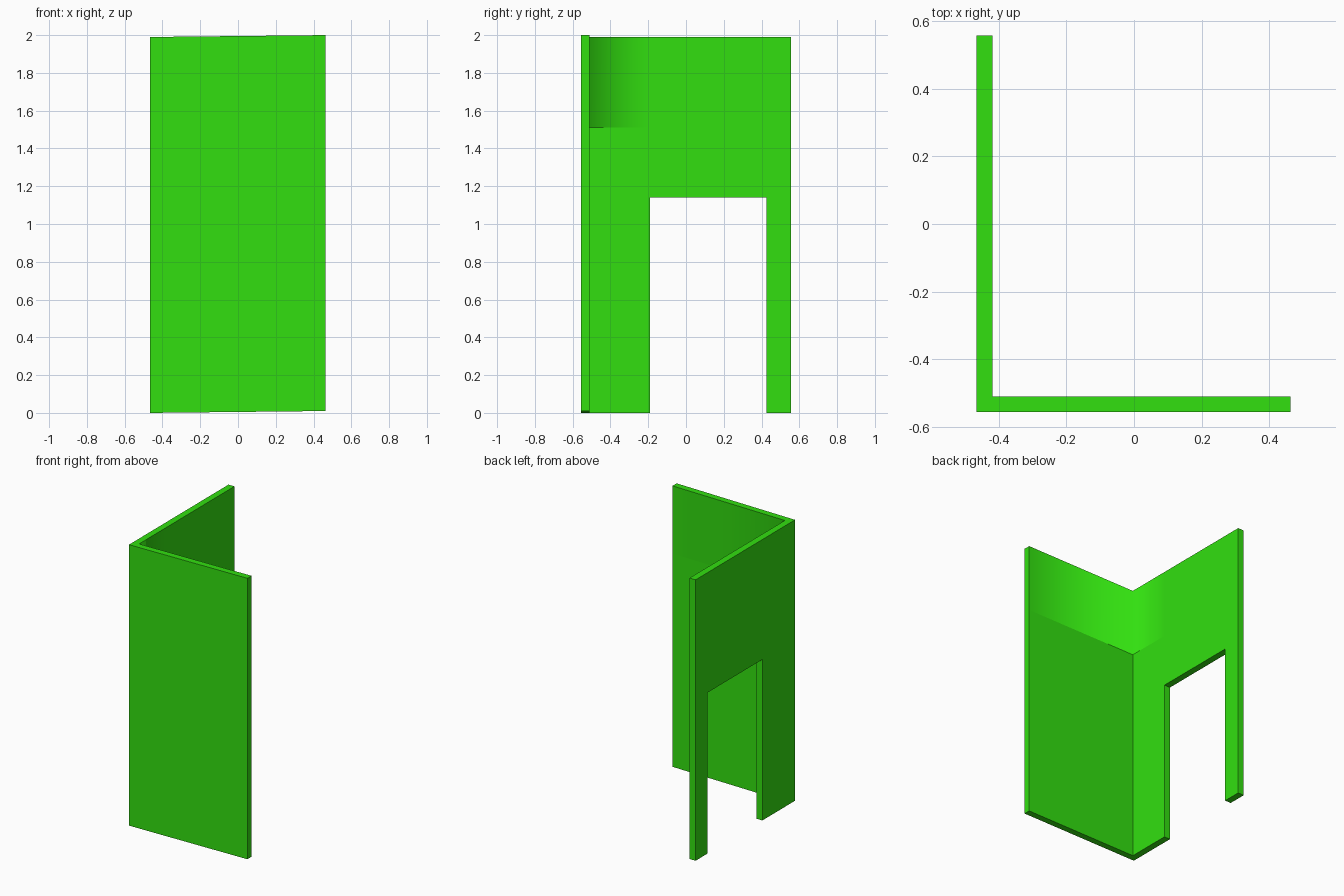
import bpy
import bmesh

cube = bpy.data.objects.get("Cube")
if cube:
    bpy.data.objects.remove(cube)

# Single green finish
green = bpy.data.materials.new("bright_green")
green.use_nodes = True
color = (0.032, 0.74, 0.005, 1)
green.diffuse_color = color
green.node_tree.nodes["Principled BSDF"].inputs["Base Color"].default_value = color

# Cut lines of the L-shaped corner: side wall, front panel, doorway and upper band
XS = [-0.465, -0.418, 0.463]
YS = [-0.556, -0.51, -0.19, 0.425, 0.557]
ZS = [0.0, 1.14, 1.51, 1.99]
LEAN = 0.01  # slight rise of the front panel towards its free end


def filled(i, j, k):
    if not (0 <= i < len(XS) - 1 and 0 <= j < len(YS) - 1 and 0 <= k < len(ZS) - 1):
        return False
    doorway = j == 2 and k == 0
    return (i == 0 or j == 0) and not doorway


bm = bmesh.new()
verts = {}


def corner(key):
    if key not in verts:
        x, y, z = XS[key[0]], YS[key[1]], ZS[key[2]]
        rise = LEAN * (x - XS[0]) / (XS[-1] - XS[0])
        verts[key] = bm.verts.new((x, y, z + rise))
    return verts[key]


# Outer skin of all filled blocks
for i in range(len(XS) - 1):
    for j in range(len(YS) - 1):
        for k in range(len(ZS) - 1):
            cell = (i, j, k)
            if not filled(*cell):
                continue
            for axis in range(3):
                for side in (0, 1):
                    neighbour = list(cell)
                    neighbour[axis] += 2 * side - 1
                    if filled(*neighbour):
                        continue
                    u, v = (axis + 1) % 3, (axis + 2) % 3
                    loop = []
                    for du, dv in ((0, 0), (1, 0), (1, 1), (0, 1)):
                        key = list(cell)
                        key[axis] += side
                        key[u] += du
                        key[v] += dv
                        loop.append(corner(tuple(key)))
                    face = bm.faces.new(loop if side else loop[::-1])
                    # Upper inner corner is softly shaded, all else is flat
                    inner = (axis, cell) in ((0, (0, 1, 2)), (1, (1, 0, 2)))
                    face.smooth = inner and side == 1

bm.normal_update()
mesh = bpy.data.meshes.new("corner_walls")
bm.to_mesh(mesh)
bm.free()
mesh.materials.append(green)
walls = bpy.data.objects.new("corner_walls_with_doorway", mesh)
bpy.context.collection.objects.link(walls)
